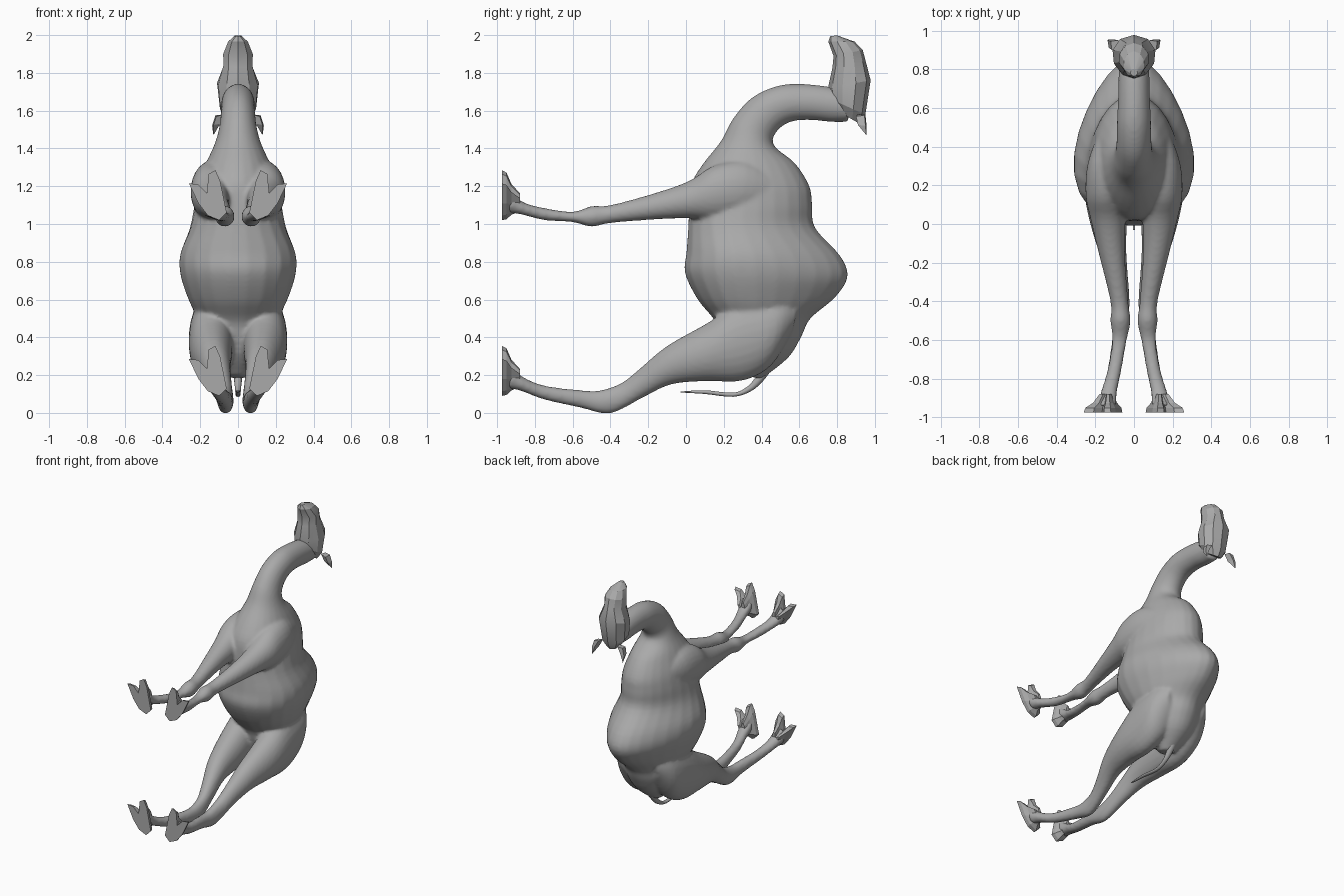
import bpy, bmesh, math
from mathutils import Vector

cube = bpy.data.objects.get("Cube")
if cube:
    bpy.data.objects.remove(cube, do_unlink=True)

grey = bpy.data.materials.new("warm grey")
grey.use_nodes = True
colour = (0.4, 0.4, 0.4, 1)
grey.diffuse_color = colour
grey.node_tree.nodes["Principled BSDF"].inputs["Base Color"].default_value = colour


def finish(bm, name, smooth_angle=None):
    bmesh.ops.recalc_face_normals(bm, faces=bm.faces)
    me = bpy.data.meshes.new(name)
    bm.to_mesh(me)
    bm.free()
    me.materials.append(grey)
    ob = bpy.data.objects.new(name, me)
    bpy.context.collection.objects.link(ob)
    if smooth_angle:
        bpy.ops.object.select_all(action='DESELECT')
        ob.select_set(True)
        bpy.context.view_layer.objects.active = ob
        bpy.ops.object.shade_smooth_by_angle(angle=math.radians(smooth_angle))
    return ob


def spline(rows, steps):
    """Catmull-Rom interpolation between section rows."""
    out = []
    for i in range(len(rows) - 1):
        p0, p1 = rows[max(i - 1, 0)], rows[i]
        p2, p3 = rows[i + 1], rows[min(i + 2, len(rows) - 1)]
        for k in range(steps):
            t = k / steps
            out.append([0.5 * (2 * b + (c - a) * t + (2 * a - 5 * b + 4 * c - d) * t * t
                               + (3 * b - a - 3 * c + d) * t ** 3)
                        for a, b, c, d in zip(p0, p1, p2, p3)])
    return out + [list(rows[-1])]


def loft(bm, rows, side=1, sides=24, steps=4):
    """Rows: (y1, z1, y2, z2, centre x, half width, taper); the ring spans both outline points."""
    rings = []
    for y1, z1, y2, z2, cx, w, taper in spline(rows, steps):
        ring = []
        for k in range(sides):
            a = 2 * math.pi * (k + 0.5) / sides
            s = math.sin(a) / math.cos(math.pi / sides) if sides < 12 else math.sin(a)
            x = cx + w * math.cos(a) * (1 - taper * s)
            ring.append(bm.verts.new((side * x, (y1 + y2) / 2 + s * (y2 - y1) / 2,
                                      (z1 + z2) / 2 + s * (z2 - z1) / 2)))
        rings.append(ring)
    for r0, r1 in zip(rings, rings[1:]):
        for k in range(sides):
            n = (k + 1) % sides
            bm.faces.new((r0[k], r0[n], r1[n], r1[k]))
    bm.faces.new(rings[0])
    bm.faces.new(rings[-1])


# Torso with hump, running on into the curved neck
torso = [
    (.30, .20, .40, .18, 0, .05, 0), (.22, .30, .54, .29, 0, .13, 0),
    (.18, .40, .61, .40, 0, .19, .1), (.15, .49, .66, .50, 0, .21, .2),
    (.06, .60, .79, .61, 0, .255, .3), (-.008, .74, .858, .72, 0, .295, .3),
    (0, .85, .82, .83, 0, .295, .3), (.01, .98, .685, .98, 0, .25, .2),
    (.015, 1.10, .67, 1.10, 0, .23, .1), (.03, 1.22, .655, 1.20, 0, .21, .1),
    (.09, 1.32, .58, 1.32, 0, .17, .1), (.185, 1.44, .48, 1.40, 0, .125, 0),
    (.25, 1.56, .46, 1.45, 0, .10, 0), (.35, 1.67, .50, 1.51, 0, .09, 0),
    (.48, 1.73, .57, 1.545, 0, .088, 0), (.60, 1.742, .67, 1.55, 0, .083, 0),
    (.75, 1.728, .77, 1.54, 0, .08, 0), (.86, 1.70, .86, 1.54, 0, .075, 0)]

# Shoulder, knee and shin
front_leg = [
    (.47, 1.08, .50, 1.24, .13, .05, 0), (.30, 1.03, .32, 1.33, .14, .10, 0),
    (.15, 1.02, .15, 1.31, .145, .105, 0), (.03, 1.03, .02, 1.23, .135, .09, 0),
    (-.15, 1.025, -.15, 1.168, .115, .068, 0), (-.40, 1.005, -.40, 1.10, .076, .046, 0),
    (-.50, .985, -.50, 1.095, .07, .052, 0), (-.60, 1.01, -.60, 1.065, .075, .038, 0),
    (-.75, 1.02, -.75, 1.085, .10, .036, 0), (-.87, 1.05, -.87, 1.12, .13, .042, 0),
    (-.94, 1.06, -.94, 1.19, .14, .05, 0)]

# Thigh, hock and shin
hind_leg = [
    (.56, .42, .60, .58, .11, .06, 0), (.45, .25, .50, .62, .135, .11, 0),
    (.30, .17, .30, .60, .143, .118, 0), (.10, .168, .12, .48, .14, .11, 0),
    (-.08, .15, -.10, .355, .12, .08, 0), (-.22, .085, -.25, .23, .09, .056, 0),
    (-.36, .01, -.34, .16, .07, .045, 0), (-.44, -.003, -.45, .12, .066, .042, 0),
    (-.55, .025, -.55, .12, .07, .038, 0), (-.75, .07, -.75, .145, .10, .036, 0),
    (-.87, .115, -.87, .195, .13, .042, 0), (-.94, .13, -.94, .26, .14, .05, 0)]

# Body: all limbs fused into one skin
bm = bmesh.new()
loft(bm, torso)
for side in (1, -1):
    loft(bm, front_leg, side)
    loft(bm, hind_leg, side)
body = finish(bm, "body")
remesh = body.modifiers.new("fuse", 'REMESH')
remesh.mode = 'VOXEL'
remesh.voxel_size = 0.012
remesh.use_smooth_shade = True
relax = body.modifiers.new("relax", 'SMOOTH')
relax.factor = 0.5
relax.iterations = 5

# Head with a long muzzle
head = [
    (.80, 1.60, .92, 1.53, 0, .06, 0), (.77, 1.66, .945, 1.58, 0, .10, 0),
    (.757, 1.72, .972, 1.76, 0, .113, -.1), (.78, 1.83, .95, 1.85, 0, .078, .1),
    (.785, 1.89, .932, 1.92, 0, .08, .1), (.757, 1.965, .89, 1.965, 0, .055, 0),
    (.765, 1.995, .80, 1.998, 0, .018, 0)]
bm = bmesh.new()
loft(bm, head, sides=10, steps=1)
finish(bm, "head", 25)

# Ears
for side, label in ((1, "left"), (-1, "right")):
    bm = bmesh.new()
    base = [bm.verts.new((side * x, y, z)) for x, y, z in
            ((.07, .91, 1.58), (.115, .90, 1.57), (.12, .945, 1.575), (.08, .95, 1.58))]
    mid = [bm.verts.new((side * x, y, z)) for x, y, z in
           ((.095, .915, 1.53), (.13, .91, 1.525), (.137, .95, 1.52), (.11, .955, 1.53))]
    tip = bm.verts.new((side * .13, .955, 1.47))
    for k in range(4):
        n = (k + 1) % 4
        bm.faces.new((base[k], base[n], mid[n], mid[k]))
        bm.faces.new((mid[k], mid[n], tip))
    bm.faces.new(base)
    finish(bm, label + "_ear")

# Two-toed feet: sole outline in x and z, drawn in towards the ankle
sole = [(.06, .13), (.10, .09), (.16, .115), (.21, .18), (.26, .285), (.21, .28),
        (.165, .235), (.155, .335), (.12, .355), (.095, .30), (.075, .20)]
layers = ((-.975, 1.0), (-.95, .93), (-.925, .62), (-.88, .36))
for lift, part in ((0, "hind"), (.93, "front")):
    for side, label in ((1, "left"), (-1, "right")):
        bm = bmesh.new()
        rings = []
        for y, s in layers:
            rings.append([bm.verts.new((side * (.133 + (x - .133) * s), y,
                                        lift + .165 + (z - .165) * s)) for x, z in sole])
        for r0, r1 in zip(rings, rings[1:]):
            for k in range(len(sole)):
                n = (k + 1) % len(sole)
                bm.faces.new((r0[k], r0[n], r1[n], r1[k]))
        caps = [bm.faces.new(rings[0]), bm.faces.new(rings[-1])]
        bmesh.ops.triangulate(bm, faces=caps)
        finish(bm, f"{part}_{label}_foot")

# Thin tail hanging below the rump
tail = [(.47, .25, .43, .25, 0, .03, 0), (.41, .17, .37, .19, 0, .022, 0),
        (.345, .115, .325, .14, 0, .016, 0), (.25, .085, .25, .107, 0, .014, 0),
        (.10, .10, .10, .12, 0, .014, 0), (-.03, .108, -.03, .113, 0, .004, 0)]
bm = bmesh.new()
loft(bm, tail, sides=12)
finish(bm, "tail", 40)
